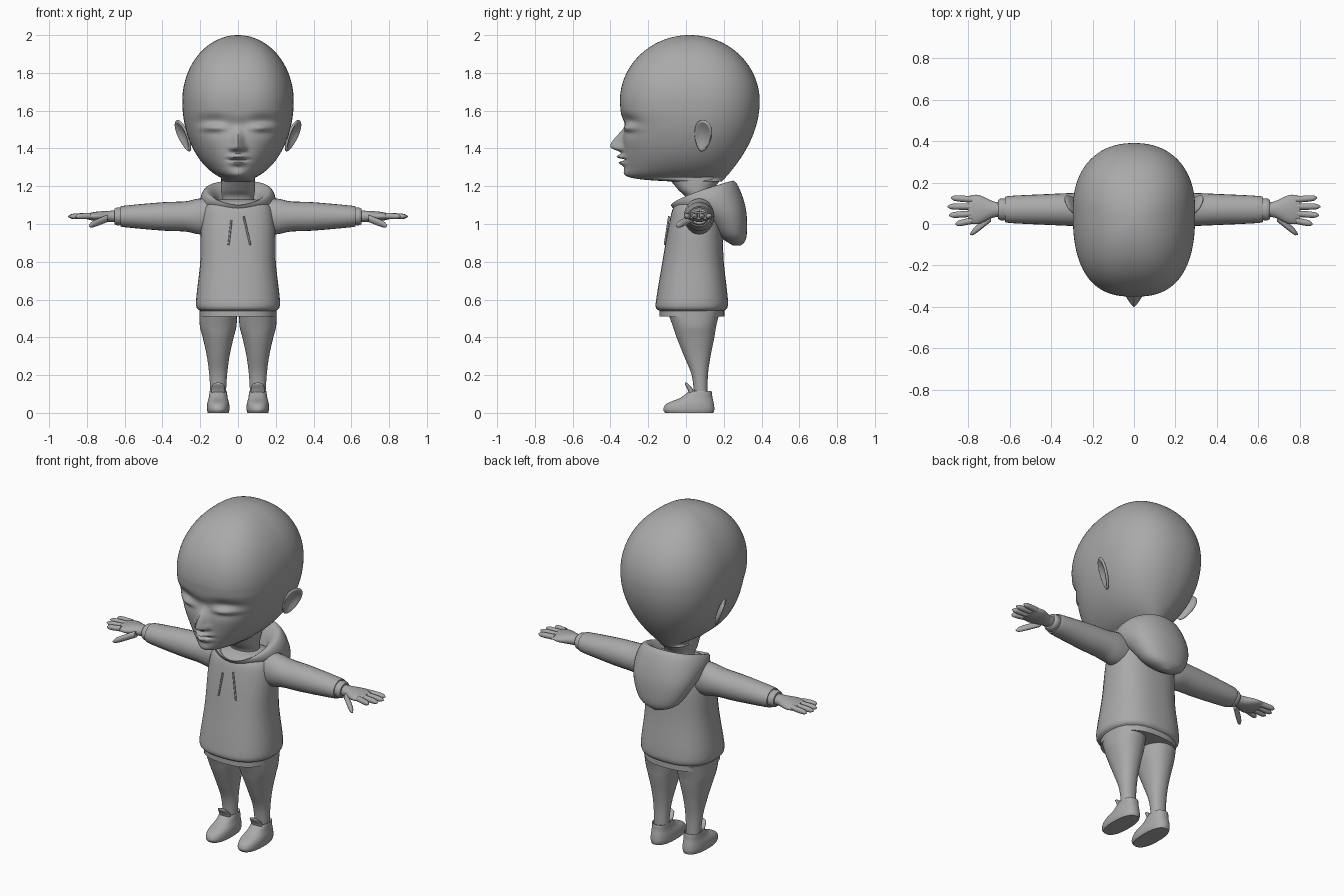
import bpy, bmesh, math
from mathutils import Matrix, Vector

default_cube = bpy.data.objects.get("Cube")
if default_cube:
    bpy.data.objects.remove(default_cube)

shade = (0.4, 0.4, 0.4, 1)
grey = bpy.data.materials.new("plain_grey")
grey.use_nodes = True
grey.diffuse_color = shade
grey.node_tree.nodes["Principled BSDF"].inputs["Base Color"].default_value = shade


def finish(name, bm, mirror=False):
    bmesh.ops.recalc_face_normals(bm, faces=bm.faces)
    mesh = bpy.data.meshes.new(name)
    bm.to_mesh(mesh)
    bm.free()
    mesh.materials.append(grey)
    obj = bpy.data.objects.new(name, mesh)
    bpy.context.collection.objects.link(obj)
    if mirror:
        obj.modifiers.new("Mirror", 'MIRROR').use_mirror_merge = False
    bpy.ops.object.select_all(action='DESELECT')
    obj.select_set(True)
    bpy.context.view_layer.objects.active = obj
    bpy.ops.object.shade_smooth_by_angle(angle=math.radians(50))


def refine(rows, steps=5):
    """Smooth spline through rows of numbers."""
    out = []
    last = len(rows) - 1
    for i in range(last):
        before, start, end, after = rows[max(i - 1, 0)], rows[i], rows[i + 1], rows[min(i + 2, last)]
        for step in range(steps):
            t = step / steps
            out.append([b + t / 2 * (c - a + t * (2 * a - 5 * b + 4 * c - d + t * (3 * (b - c) + d - a)))
                        for a, b, c, d in zip(before, start, end, after)])
    return out + [rows[last]]


def unit_ring(count, power):
    """Rounded-square outline of unit size."""
    for i in range(count):
        angle = math.tau * i / count
        c, s = math.cos(angle), math.sin(angle)
        radius = (abs(c) ** power + abs(s) ** power) ** (-1 / power)
        yield c * radius, s * radius


def skin(rings):
    """Closed surface through a series of equal rings."""
    bm = bmesh.new()
    loops = [[bm.verts.new(point) for point in ring] for ring in rings]
    for low, high in zip(loops, loops[1:]):
        for i in range(len(low)):
            bm.faces.new((low[i - 1], low[i], high[i], high[i - 1]))
    bm.faces.new(loops[0])
    bm.faces.new(loops[-1])
    return bm


def stack(name, rows, power=2.2, mirror=False, x=0):
    """Upright loft; each row is half width, front y, back y, front z, back z."""
    rings = []
    for half, front, back, low, high in refine(rows):
        middle, depth = (front + back) / 2, (back - front) / 2
        rings.append([(x + half * u, middle + depth * v, low + (high - low) * max(0, (v + 1) / 2) ** .7)
                      for u, v in unit_ring(40, power)])
    finish(name, skin(rings), mirror)


def level(*rows):
    """Rows of z, half width, front y, back y, made into flat stack rows."""
    return [(half, front, back, z, z) for z, half, front, back in rows]


def limb(name, rows):
    """Mirrored sideways loft; each row is x, y, z, depth radius, height radius."""
    rings = [[(x, y + depth * u, z + height * v) for u, v in unit_ring(24, 2)]
             for x, y, z, depth, height in refine(rows)]
    finish(name, skin(rings), True)


def arm_part(name, *rows):
    """Limb along the straight line of the arm."""
    limb(name, [(x, .07, 1.04, depth, height) for x, depth, height in rows])


# Facial relief: push back, x, z, width, reach above, reach below
features = {
    "nose_tip": (-.06, 0, 1.405, .026, .05, .02),
    "nose_ridge": (-.02, 0, 1.46, .02, .06, .05),
    "nostril": (-.02, .03, 1.4, .015, .02, .015),
    "nose_bridge": (.02, 0, 1.52, .05, .04, .04),
    "eye_socket": (.04, .13, 1.53, .08, .04, .05),
    "closed_lid": (-.04, .13, 1.51, .06, .03, .02),
    "upper_lip": (-.04, 0, 1.355, .04, .015, .01),
    "lower_lip": (-.03, 0, 1.325, .035, .01, .015),
    "mouth_line": (.02, 0, 1.34, .04, .005, .005),
    "chin": (-.01, 0, 1.26, .05, .03, .02),
}


def relief(x, z):
    total = 0
    for push, centre_x, centre_z, width, above, below in features.values():
        reach = above if z > centre_z else below
        total += push * math.exp(-((abs(x) - centre_x) / width) ** 2 - ((z - centre_z) / reach) ** 2)
    return total


# Head: domed skull above the temples, tapering jaw below them
rings = []
ring_count = 160
for i in range(1, ring_count):
    angle = math.pi * i / ring_count
    rise, round_off = math.cos(angle), math.sin(angle)
    if rise > 0:
        z = 1.65 + .35 * rise
        front, back = .02 - .37 * round_off, .02 + .37 * round_off
        half = .295 * round_off
    else:
        z = 1.65 + .425 * rise
        front = -.35 - .03 * rise + .25 * rise ** 40
        back = .39 - .2 * rise ** 2
        half = max(.09, .295 * round_off)
    middle = (front + back) / 2 + .06 * (back - front)
    face_power = 2 + .6 * min(1, max(0, (z - 1.3) / .3))
    outline = [p for p in unit_ring(128, 2.25) if p[1] >= 0]
    outline += [p for p in unit_ring(128, face_power) if p[1] < 0]
    ring = []
    for u, v in outline:
        depth = back - middle if v >= 0 else middle - front
        facing = min(1, max(0, -2 * v))
        ring.append((half * u, middle + depth * v + facing * relief(half * u, z), z))
    rings.append(ring)
finish("head", skin(rings))

stack("neck", level((1, .09, 0, .13), (1.13, .085, 0, .13), (1.18, .09, -.04, .14), (1.25, .09, -.1, .2)))

# Ears: flattened balls with a hollow outer face
bm = bmesh.new()
bmesh.ops.create_uvsphere(bm, u_segments=32, v_segments=24, radius=1)
for vert in bm.verts:
    x, y, z = vert.co
    if x > 0:
        x -= 1.5 * max(0, 1 - 1.25 * (y * y + z * z))
    vert.co = Vector((.018 * x, (.05 + .012 * z) * y, .09 * z))
turn = Matrix.Rotation(-.5, 4, 'Z') @ Matrix.Rotation(.32, 4, 'Y') @ Matrix.Rotation(-.28, 4, 'X')
bmesh.ops.transform(bm, matrix=Matrix.Translation((.29, .09, 1.467)) @ turn, verts=bm.verts)
finish("ears", bm, True)

# Hooded top: body, hem band, hood
stack("top_body", level((.54, .2, -.14, .2), (.56, .22, -.16, .22), (.62, .22, -.155, .22), (.8, .2, -.125, .2),
                        (1, .195, -.09, .19), (1.1, .17, -.06, .17), (1.13, .09, 0, .13)), power=2.5)
stack("hem_band", level((.51, .2, -.14, .205), (.55, .2, -.14, .205)), power=2.5)
stack("hood", [(.02, .25, .29, .885, .885), (.12, .18, .32, .93, .93), (.18, .1, .32, 1, 1.06),
               (.2, -.04, .29, 1.06, 1.17), (.17, -.08, .25, 1.1, 1.23),
               (.12, -.05, .2, 1.08, 1.18), (.1, 0, .16, 1.03, 1.08)])

# Sleeves, cuffs and palms
arm_part("sleeves", (.1, .07, .09), (.2, .08, .095), (.28, .08, .08), (.4, .075, .075), (.6, .065, .057), (.62, .055, .05))
arm_part("cuffs", (.61, .05, .045), (.64, .053, .047), (.655, .045, .04))
arm_part("palms", (.64, .035, .03), (.68, .04, .03), (.75, .07, .025), (.8, .065, .015))


def finger(name, base, tip, radius):
    """Straight finger with a rounded end."""
    rows = []
    for step in range(9):
        t = step / 8
        size = radius * max(.15, math.sqrt(1 - t ** 6))
        rows.append((*Vector(base).lerp(Vector(tip), t), size, size))
    limb(name, rows)


# Fingers fan out from front to back, the third reaching furthest
for i, name in enumerate(["index_fingers", "middle_fingers", "ring_fingers", "little_fingers"]):
    reach = .9 - .012 * (i - 1.8) ** 2
    finger(name, (.78, .016 + .034 * i, 1.043), (reach, .042 * i, 1.04), .0155)
finger("thumbs", (.69, .03, 1.03), (.79, -.05, .99), .019)


def cord(name, top, bottom):
    curve = bpy.data.curves.new(name, 'CURVE')
    curve.dimensions = '3D'
    curve.bevel_depth = .005
    curve.use_fill_caps = True
    spline = curve.splines.new('POLY')
    spline.points.add(1)
    for point, place in zip(spline.points, (top, bottom)):
        point.co = (*place, 1)
    curve.materials.append(grey)
    bpy.context.collection.objects.link(bpy.data.objects.new(name, curve))


# Drawstrings resting on the chest
cord("left_drawstring", (.03, -.09, 1.04), (.065, -.113, .89))
cord("right_drawstring", (-.035, -.093, 1.02), (-.05, -.113, .89))

# Legs, shoes and shoe tongues
stack("legs", level((.08, .04, .045, .115), (.2, .047, .03, .116), (.3, .06, -.01, .13), (.4, .082, -.05, .15),
                    (.46, .097, -.07, .16), (.54, .1, -.1, .18)), mirror=True, x=.105)
stack("shoes", level((0, .055, -.11, .145), (.02, .06, -.12, .15), (.05, .058, -.1, .147), (.08, .05, -.03, .14),
                     (.115, .045, .02, .135), (.1, .04, .035, .12)), power=2.4, mirror=True, x=.105)
stack("shoe_tongues", level((.08, .032, .02, .05), (.12, .036, .01, .04), (.15, .03, -.005, .015),
                            (.16, .01, -.004, .003)), mirror=True, x=.105)
